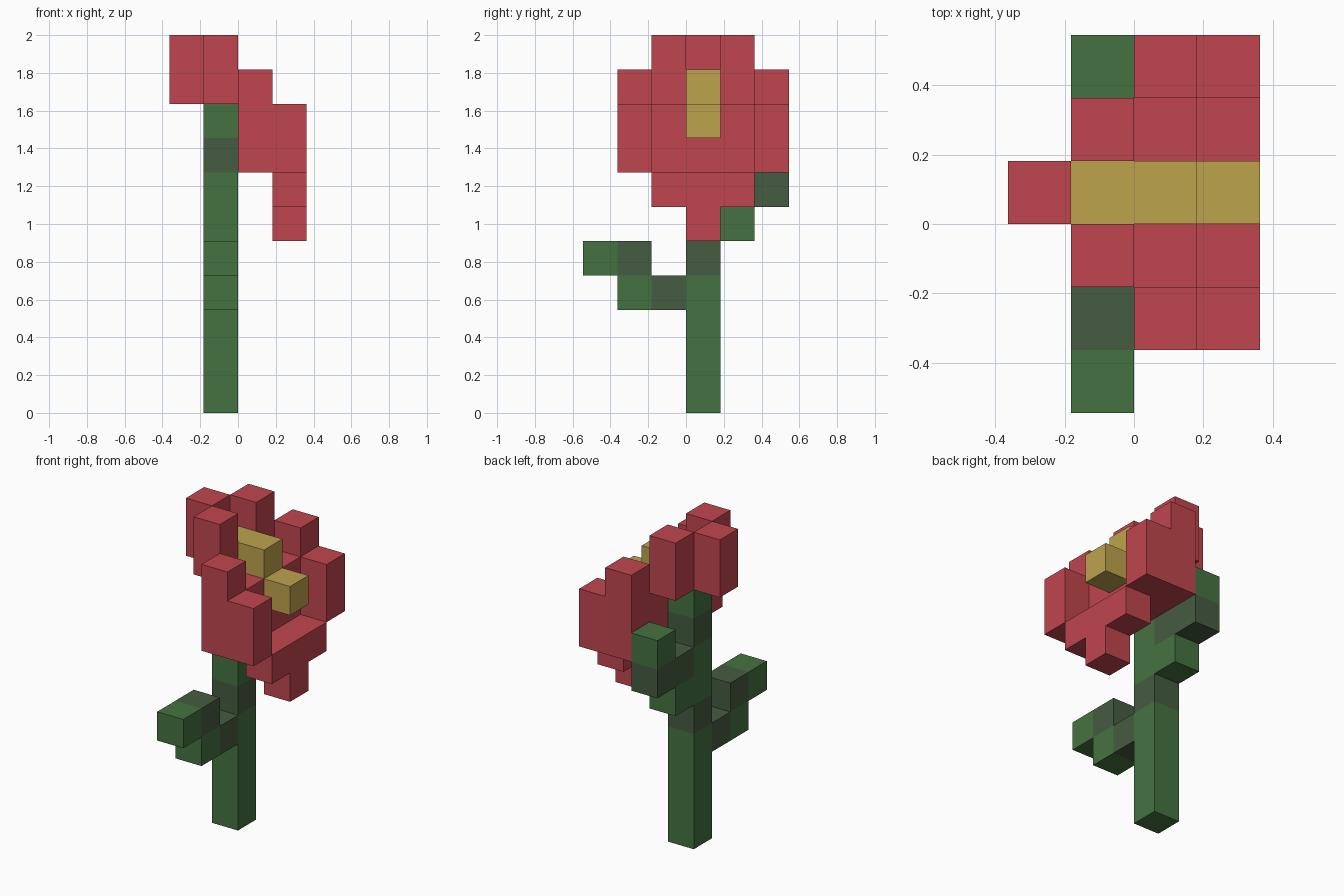
import bpy, bmesh
from mathutils import Matrix, Vector

if "Cube" in bpy.data.objects:
    bpy.data.objects.remove(bpy.data.objects["Cube"], do_unlink=True)

U = 2 / 11  # edge length of one block


def material(name, rgb):
    m = bpy.data.materials.new(name)
    m.use_nodes = True
    m.diffuse_color = (*rgb, 1)
    bsdf = m.node_tree.nodes["Principled BSDF"]
    bsdf.inputs["Base Color"].default_value = (*rgb, 1)
    bsdf.inputs["Roughness"].default_value = 0.9
    return m


RED = material("petal red", (0.53, 0.061, 0.077))
YELLOW = material("stamen yellow", (0.515, 0.371, 0.076))
GREEN = material("leaf green", (0.06, 0.171, 0.051))
DULL = material("dull green", (0.06, 0.107, 0.051))


def part(name, boxes):
    """One object from boxes: (lower block corner, size in blocks, material)."""
    bm = bmesh.new()
    mesh = bpy.data.meshes.new(name)
    slots = []
    for corner, size, mat in boxes:
        if mat not in slots:
            slots.append(mat)
            mesh.materials.append(mat)
        lo, dim = Vector(corner) * U, Vector(size) * U
        box = bmesh.ops.create_cube(
            bm, size=1, matrix=Matrix.Translation(lo + dim / 2) @ Matrix.Diagonal((*dim, 1)))
        for f in {f for v in box["verts"] for f in v.link_faces}:
            f.material_index = slots.index(mat)
    bm.to_mesh(mesh)
    bm.free()
    obj = bpy.data.objects.new(name, mesh)
    bpy.context.collection.objects.link(obj)
    return obj


# Stem with two dull bands
part("stem", [((-1, 0, z), (1, 1, h), m) for z, h, m in
              [(0, 4, GREEN), (4, 1, DULL), (5, 2, GREEN), (7, 1, DULL), (8, 1, GREEN)]])

# Stepped leaves
part("low_leaf", [((-1, -1, 3), (1, 1, 1), DULL), ((-1, -2, 3), (1, 1, 1), GREEN),
                  ((-1, -2, 4), (1, 1, 1), DULL), ((-1, -3, 4), (1, 1, 1), GREEN)])
part("high_leaf", [((-1, 1, 5), (1, 1, 1), GREEN), ((-1, 1, 6), (1, 2, 1), DULL),
                   ((-1, 2, 7), (1, 1, 1), GREEN)])

# Tilted flower cup: floor, lower lip and back petal
part("flower_cup", [((0, -1, 7), (1, 3, 2), RED), ((1, -1, 6), (1, 3, 1), RED)])
part("lower_petal", [((1, 0, 5), (1, 1, 1), RED)])
part("back_petal", [((-2, 0, 9), (1, 1, 2), RED)])

# Paired petals on either side of the centre
for side, inner, outer in (("right", -1, -2), ("left", 1, 2)):
    part(f"upper_petal_{side}", [((-1, inner, 9), (1, 1, 2), RED)])
    part(f"side_petal_{side}", [((0, outer, 7), (1, 1, 3), RED),
                                ((1, outer, 7), (1, 1, 2), RED)])

# Stamen blocks in the centre
part("stamen", [((-1, 0, 9), (2, 1, 1), YELLOW), ((1, 0, 8), (1, 1, 1), YELLOW)])
